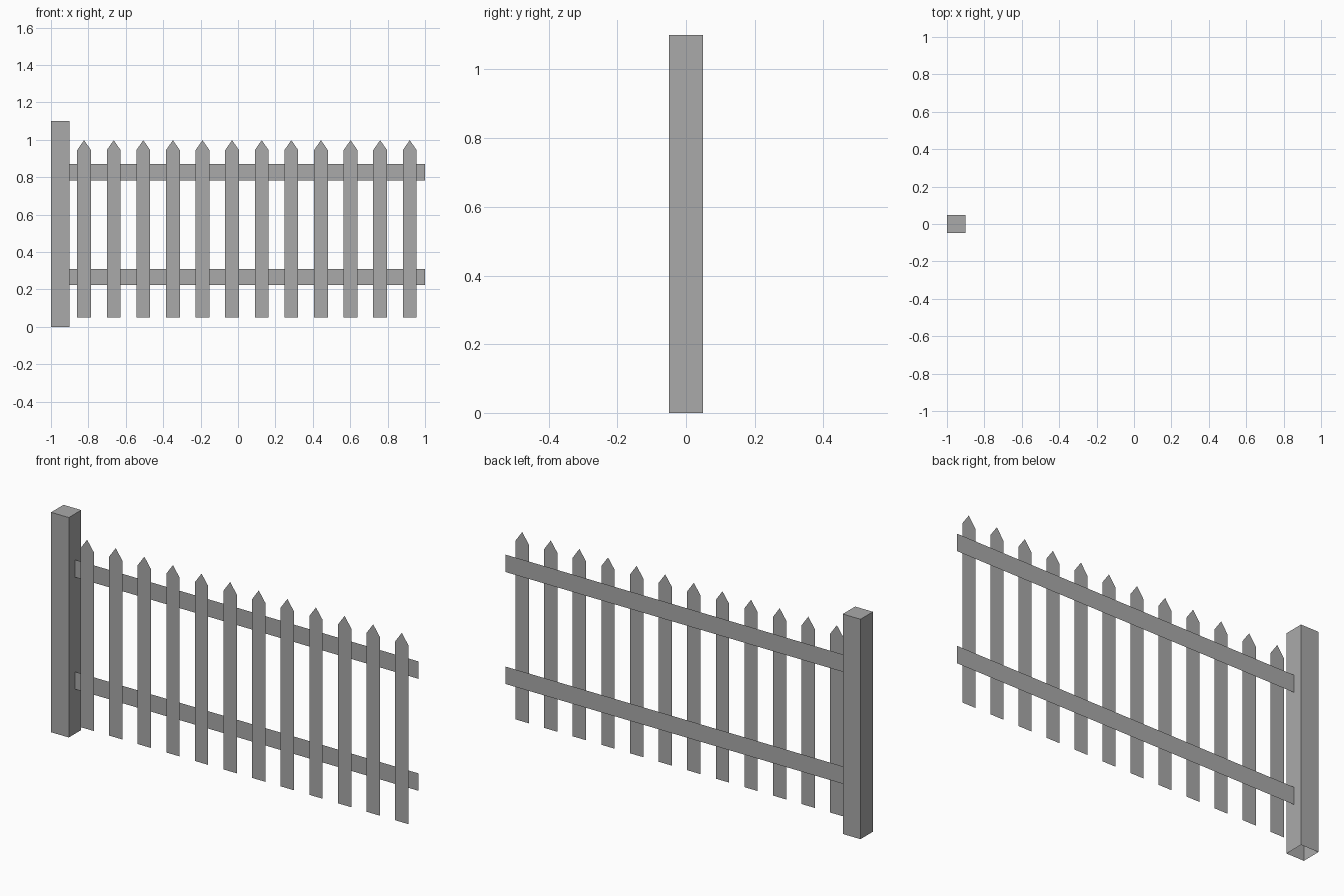
import bpy

cube = bpy.data.objects.get("Cube")
if cube:
    bpy.data.objects.remove(cube, do_unlink=True)

# Single flat grey
grey = bpy.data.materials.new("fence_grey")
grey.use_nodes = True
colour = (0.4, 0.4, 0.4, 1)
grey.diffuse_color = colour
grey.node_tree.nodes["Principled BSDF"].inputs["Base Color"].default_value = colour


def add_mesh(name, verts, faces):
    mesh = bpy.data.meshes.new(name)
    mesh.from_pydata(verts, [], faces)
    mesh.materials.append(grey)
    obj = bpy.data.objects.new(name, mesh)
    bpy.context.collection.objects.link(obj)
    return obj


def add_board(name, outline, y):
    """Flat board facing the front, from an (x, z) outline."""
    return add_mesh(name, [(x, y, z) for x, z in outline], [range(len(outline))])


# Post: square tube with a closed top and an open foot
POST_W, POST_H = 0.098, 1.1
left, right, half = -1, -1 + POST_W, POST_W / 2
ring = [(left, -half), (right, -half), (right, half), (left, half)]
verts = [(x, y, z) for z in (0, POST_H) for x, y in ring]
sides = [(i, (i + 1) % 4, (i + 1) % 4 + 4, i + 4) for i in range(4)]
add_mesh("post", verts, sides + [(4, 5, 6, 7)])

# Two thin rails running from the post
for name, low in (("lower_rail", 0.223), ("upper_rail", 0.783)):
    high = low + 0.087
    add_board(name, [(right, low), (1, low), (1, high), (right, high)], 0)

# Twelve pointed pickets in front of the rails
COUNT, FIRST, PITCH, W = 12, -0.823, 0.1583, 0.037
for i in range(COUNT):
    x = FIRST + i * PITCH
    add_board(f"picket_{i + 1}",
              [(x - W, 0.051), (x + W, 0.051), (x + W, 0.945),
               (x, 0.998), (x - W, 0.945)], -0.017)
